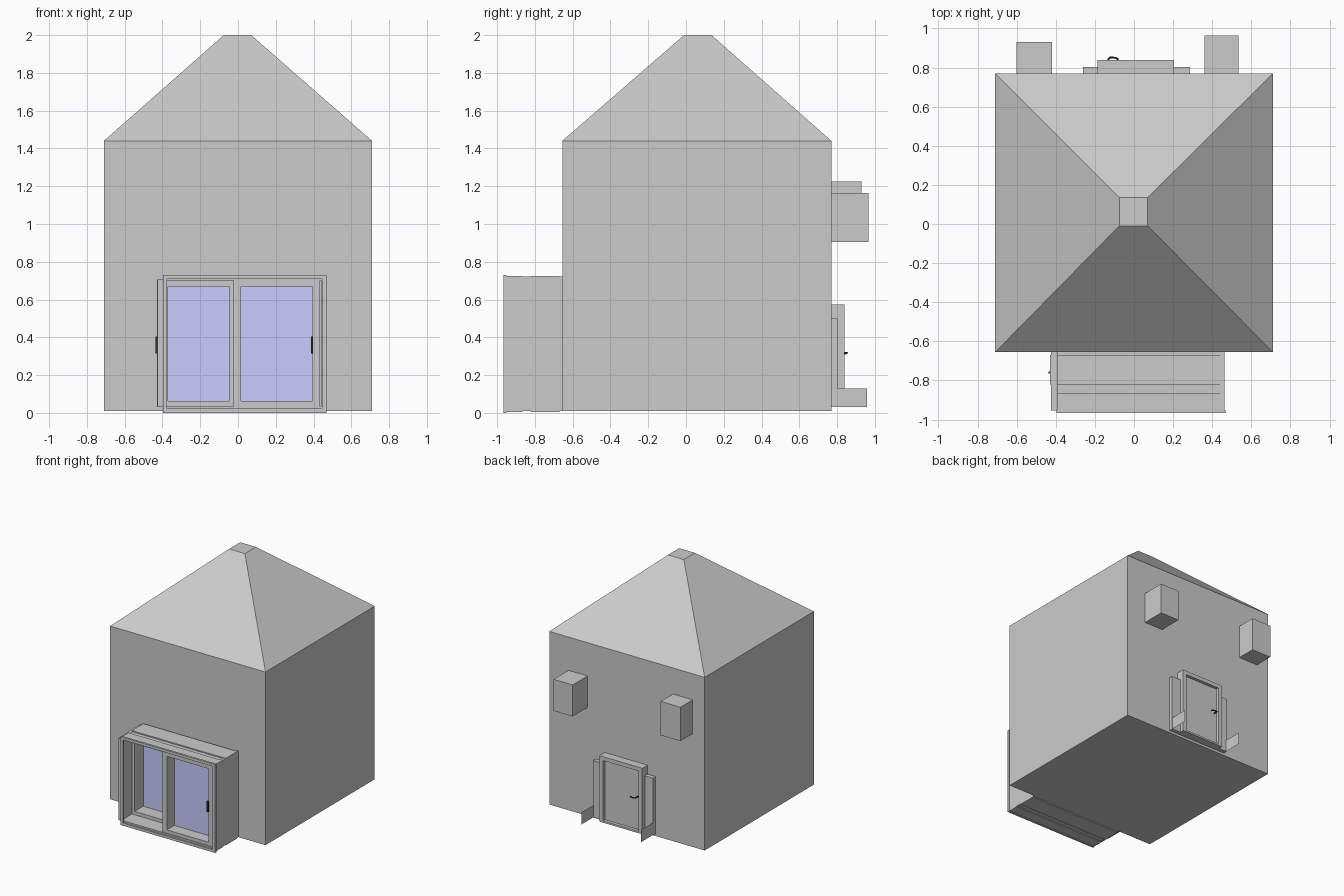
import bpy, bmesh, math

if "Cube" in bpy.data.objects:
    bpy.data.objects.remove(bpy.data.objects["Cube"])


def mesh_object(name, verts, faces):
    me = bpy.data.meshes.new(name)
    me.from_pydata(verts, [], faces)
    ob = bpy.data.objects.new(name, me)
    bpy.context.collection.objects.link(ob)
    return ob


def boxes(name, *ranges, mat=None):
    """One object from boxes given as (x0, x1, y0, y1, z0, z1)."""
    verts, faces = [], []
    for x0, x1, y0, y1, z0, z1 in ranges:
        b = len(verts)
        verts += [(x, y, z) for z in (z0, z1)
                  for x, y in ((x0, y0), (x1, y0), (x1, y1), (x0, y1))]
        faces += [[b + i for i in f] for f in
                  ((3, 2, 1, 0), (4, 5, 6, 7), (0, 1, 5, 4),
                   (1, 2, 6, 5), (2, 3, 7, 6), (3, 0, 4, 7))]
    ob = mesh_object(name, verts, faces)
    if mat:
        ob.data.materials.append(mat)
    return ob


def frame(name, x0, x1, y0, y1, z0, z1, side, top, bottom):
    """Rectangular frame facing along y."""
    return boxes(name,
                 (x0, x0 + side, y0, y1, z0, z1),
                 (x1 - side, x1, y0, y1, z0, z1),
                 (x0 + side, x1 - side, y0, y1, z1 - top, z1),
                 (x0 + side, x1 - side, y0, y1, z0, z0 + bottom))


def material(name, color):
    m = bpy.data.materials.new(name)
    m.diffuse_color = color
    m.use_nodes = True
    m.node_tree.nodes["Principled BSDF"].inputs["Base Color"].default_value = m.diffuse_color
    return m


glass = material("blue_glass", (0.6, 0.6, 1.0, 1))
black = material("dark_handle", (0.03, 0.03, 0.03, 1))

# House body and truncated pyramid roof as one closed shell
rings = [(-.71, .71, -.655, .77, .01), (-.71, .71, -.655, .77, 1.44),
         (-.075, .07, -.01, .135, 2.0)]
verts = [p for x0, x1, y0, y1, z in rings
         for p in ((x0, y0, z), (x1, y0, z), (x1, y1, z), (x0, y1, z))]
faces = [(3, 2, 1, 0), (8, 9, 10, 11)]
for r in (0, 4):
    faces += [(r + i, r + (i + 1) % 4, r + 4 + (i + 1) % 4, r + 4 + i) for i in range(4)]
mesh_object("house_walls_and_roof", verts, faces)

# Deep window casing, with raised rails along its length
boxes("window_casing",
      (-.425, -.395, -.955, -.655, .03, .705),
      (.44, .462, -.955, -.655, .01, .722),
      (-.395, .44, -.955, -.655, .70, .715),
      (-.395, .44, -.955, -.655, .012, .035))
boxes("casing_rails", *[(-.395, .462, y0, y1, z, z + .012)
                        for y0, y1 in ((-.95, -.865), (-.82, -.67))
                        for z in (.712, .005)])
frame("window_front_trim", -.397, .468, -.967, -.95, 0, .73, .022, .022, .022)

# Two sliding sashes on separate tracks
frame("right_sash", -.025, .435, -.95, -.835, .03, .705, .04, .035, .033)
boxes("right_glass", (.012, .398, -.853, -.845, .06, .672), mat=glass)
frame("left_sash", -.43, .015, -.82, -.67, .03, .705, .06, .035, .033)
boxes("left_glass", (-.372, -.022, -.708, -.70, .06, .672), mat=glass)
boxes("right_sash_handle", (.386, .398, -.962, -.95, .315, .405), mat=black)
boxes("left_sash_handle", (-.438, -.426, -.765, -.755, .315, .405), mat=black)

# Two boxes on the back wall
boxes("back_box_low", (.36, .535, .77, .965, .905, 1.165))
boxes("back_box_high", (-.60, -.42, .77, .93, .945, 1.225))

# Back door, its frame, side panels and thin fins
frame("door_frame", -.187, .205, .77, .838, .03, .575, .035, .032, .015)
boxes("door", (-.155, .172, .77, .812, .04, .545))
for tag, x0, x1, fin in (("left", -.262, -.187, -.26), ("right", .205, .287, .285)):
    boxes(tag + "_door_panel", (x0, x1, .77, .803, .03, .50))
    mesh_object(tag + "_door_fin",
                [(fin, .77, .03), (fin, .957, .03), (fin, .957, .13), (fin, .77, .13)],
                [(0, 1, 2, 3)])

# Door lever: rod out of the door and bent grip
cu = bpy.data.curves.new("door_handle", 'CURVE')
cu.dimensions = '3D'
cu.bevel_depth = .005
cu.bevel_resolution = 1
sp = cu.splines.new('POLY')
pts = [(-.13, .81, .318), (-.13, .845, .318), (-.122, .852, .318),
       (-.095, .85, .316), (-.08, .842, .314)]
sp.points.add(len(pts) - 1)
for p, co in zip(sp.points, pts):
    p.co = (*co, 1)
cu.use_fill_caps = True
handle = bpy.data.objects.new("door_handle", cu)
bpy.context.collection.objects.link(handle)
cu.materials.append(black)
